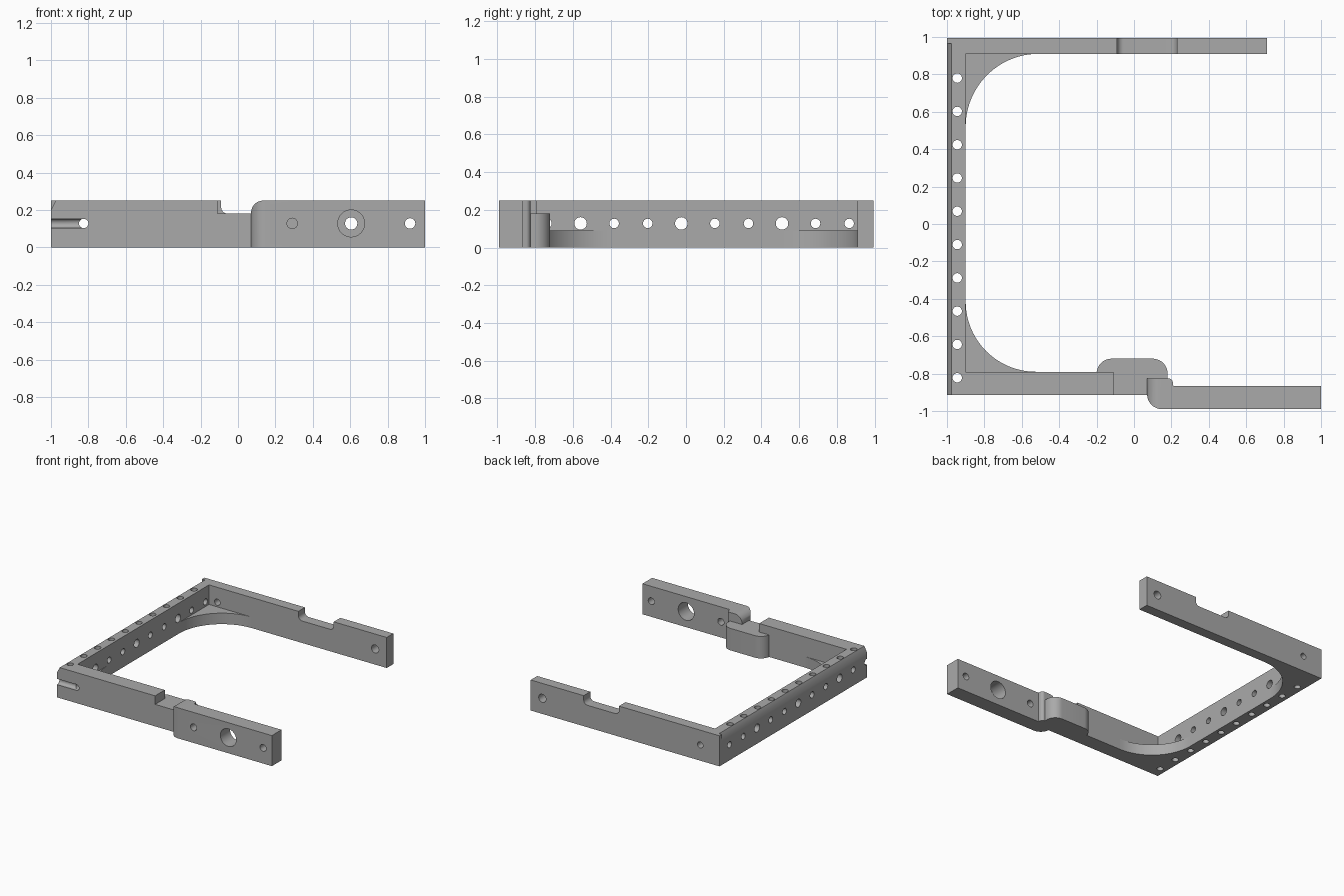
import bpy
import bmesh
import math
from mathutils import Vector, Matrix

if "Cube" in bpy.data.objects:
    bpy.data.objects.remove(bpy.data.objects["Cube"])

H = 0.25      # rail height
STEP = 0.178  # hole pitch
HOLE_Z = 0.128

grey = bpy.data.materials.new("plain grey")
grey.use_nodes = True
COLOUR = (0.4, 0.4, 0.4, 1)
grey.diffuse_color = COLOUR
grey.node_tree.nodes["Principled BSDF"].inputs["Base Color"].default_value = COLOUR


def rounded(corners, n=10):
    """Outline through (u, v, radius) corners, with rounded ones as arcs."""
    pts = []
    for i, (u, v, r) in enumerate(corners):
        p = Vector((u, v))
        if r == 0:
            pts.append(p)
            continue
        a = (Vector(corners[i - 1][:2]) - p).normalized()
        b = (Vector(corners[(i + 1) % len(corners)][:2]) - p).normalized()
        half = a.angle(b) / 2
        t = r / math.tan(half)
        centre = p + (a + b).normalized() * (r / math.sin(half))
        start, end = p + a * t - centre, p + b * t - centre
        sweep = start.angle_signed(end)
        for k in range(n + 1):
            pts.append(centre + Matrix.Rotation(-sweep * k / n, 2) @ start)
    return pts


def prism(name, pts, lo, hi, axis="z"):
    """Extrude an outline along z (x,y outline) or along y (x,z outline)."""
    bm = bmesh.new()
    place = (lambda p, d: (p[0], p[1], d)) if axis == "z" else (lambda p, d: (p[0], d, p[1]))
    face = bm.faces.new([bm.verts.new(place(p, lo)) for p in pts])
    ext = bmesh.ops.extrude_face_region(bm, geom=[face])
    move = Vector(place((0, 0), hi - lo))
    bmesh.ops.translate(bm, vec=move, verts=[e for e in ext["geom"] if isinstance(e, bmesh.types.BMVert)])
    return finish(name, bm)


def finish(name, bm):
    bmesh.ops.recalc_face_normals(bm, faces=bm.faces)
    mesh = bpy.data.meshes.new(name)
    bm.to_mesh(mesh)
    bm.free()
    mesh.materials.append(grey)
    obj = bpy.data.objects.new(name, mesh)
    bpy.context.collection.objects.link(obj)
    return obj


def drills(name, specs):
    """One cutter of cylinders, each (axis, centre, radius, length)."""
    turn = {"x": Matrix.Rotation(math.pi / 2, 4, "Y"),
            "y": Matrix.Rotation(math.pi / 2, 4, "X"), "z": Matrix()}
    bm = bmesh.new()
    for axis, centre, r, length in specs:
        bmesh.ops.create_cone(bm, cap_ends=True, segments=32, radius1=r, radius2=r, depth=length,
                              matrix=Matrix.Translation(centre) @ turn[axis])
    return finish(name, bm)


def cut(obj, *cutters):
    bpy.context.view_layer.objects.active = obj
    for c in cutters:
        c.hide_render = True
        mod = obj.modifiers.new("cut", "BOOLEAN")
        mod.operation, mod.solver, mod.object = "DIFFERENCE", "EXACT", c
        bpy.ops.object.modifier_apply(modifier=mod.name)
        bpy.data.objects.remove(c)


# U-shaped frame: spine with a long front rail and a back rail
frame = prism("frame", [(-1, -0.915), (-0.11, -0.915), (-0.11, -0.79), (-0.9, -0.79),
                        (-0.9, 0.91), (0.71, 0.91), (0.71, 0.995), (-1, 0.995)], 0, H)

# Rounded notch in the top of the back rail
notch = prism("notch_cutter", rounded([(-0.09, 0.4, 0), (-0.09, 0.18, 0.035),
                                       (0.23, 0.18, 0.035), (0.23, 0.4, 0)]), 0.8, 1.1, "y")
# Bevel along the outer top edge of the spine
bevel = prism("bevel_cutter", [(-1.025, 0.15), (-0.95, 0.3), (-1.1, 0.3), (-1.1, 0.15)],
              -1.1, 0.965, "y")
# Rows of holes through the spine and cross holes through the rails
specs = [("z", (-0.945, 0.78 - STEP * i, 0.1), 0.025, 1) for i in range(10)]
for i in range(10):
    radius = 0.033 if i in (2, 5, 8) else 0.025
    specs.append(("x", (-0.95, 0.865 - STEP * i, HOLE_Z), radius, 0.3))
specs += [("y", (-0.825, y, HOLE_Z), 0.025, 0.3) for y in (-0.85, 0.95)]
specs.append(("y", (0.605, 0.95, HOLE_Z), 0.033, 0.3))
# Half-round channel at the front corner
channel = drills("channel_cutter", [("x", (-0.95, -0.908, HOLE_Z), 0.025, 0.25)])
cut(frame, notch, bevel, drills("hole_cutter", specs), channel)


# Low curved gussets in the two inner corners
def gusset(name, cy, side, r):
    cx = -0.9 + r
    arc = [(cx - r * math.cos(a), cy + side * r * math.sin(a))
           for a in (math.pi / 2 * k / 24 for k in range(25))]
    return prism(name, [(-0.9, cy + side * r)] + arc[:-1] + [arc[-1]], 0, 0.09)


back_gusset = gusset("back_gusset", 0.52, 1, 0.39)
front_gusset = gusset("front_gusset", -0.415, -1, 0.375)

# Lower jog block joining the front rail to the offset arm
jog = prism("jog_block", rounded([(-0.11, -0.915, 0), (0.07, -0.915, 0), (0.07, -0.825, 0),
                                  (0.18, -0.825, 0), (0.18, -0.72, 0.08), (-0.2, -0.72, 0.08),
                                  (-0.2, -0.79, 0), (-0.11, -0.79, 0)]), 0, 0.18)

# Offset front arm with a rounded inner end
arm = prism("front_arm", rounded([(0.07, -0.99, 0.08), (1, -0.99, 0), (1, -0.865, 0),
                                  (0.21, -0.865, 0), (0.205, -0.825, 0.025), (0.07, -0.825, 0)]), 0, H)
corner = prism("corner_cutter", [(0, 0.19), (0.07, 0.19)] +
               [(0.135 - 0.065 * math.cos(a), 0.185 + 0.065 * math.sin(a))
                for a in (math.pi / 2 * k / 10 for k in range(1, 11))] +
               [(0.135, 0.3), (0, 0.3)], -1.1, -0.7, "y")
arm_holes = drills("arm_hole_cutter", [("y", (x, -0.93, HOLE_Z), r, 0.3)
                                       for x, r in ((0.29, 0.028), (0.605, 0.072), (0.92, 0.028))])
cut(arm, corner, arm_holes)

# Smooth curved walls, keep edges crisp
bpy.ops.object.select_all(action="DESELECT")
for obj in (frame, back_gusset, front_gusset, jog, arm):
    obj.select_set(True)
bpy.context.view_layer.objects.active = frame
bpy.ops.object.shade_smooth_by_angle(angle=math.radians(30))
